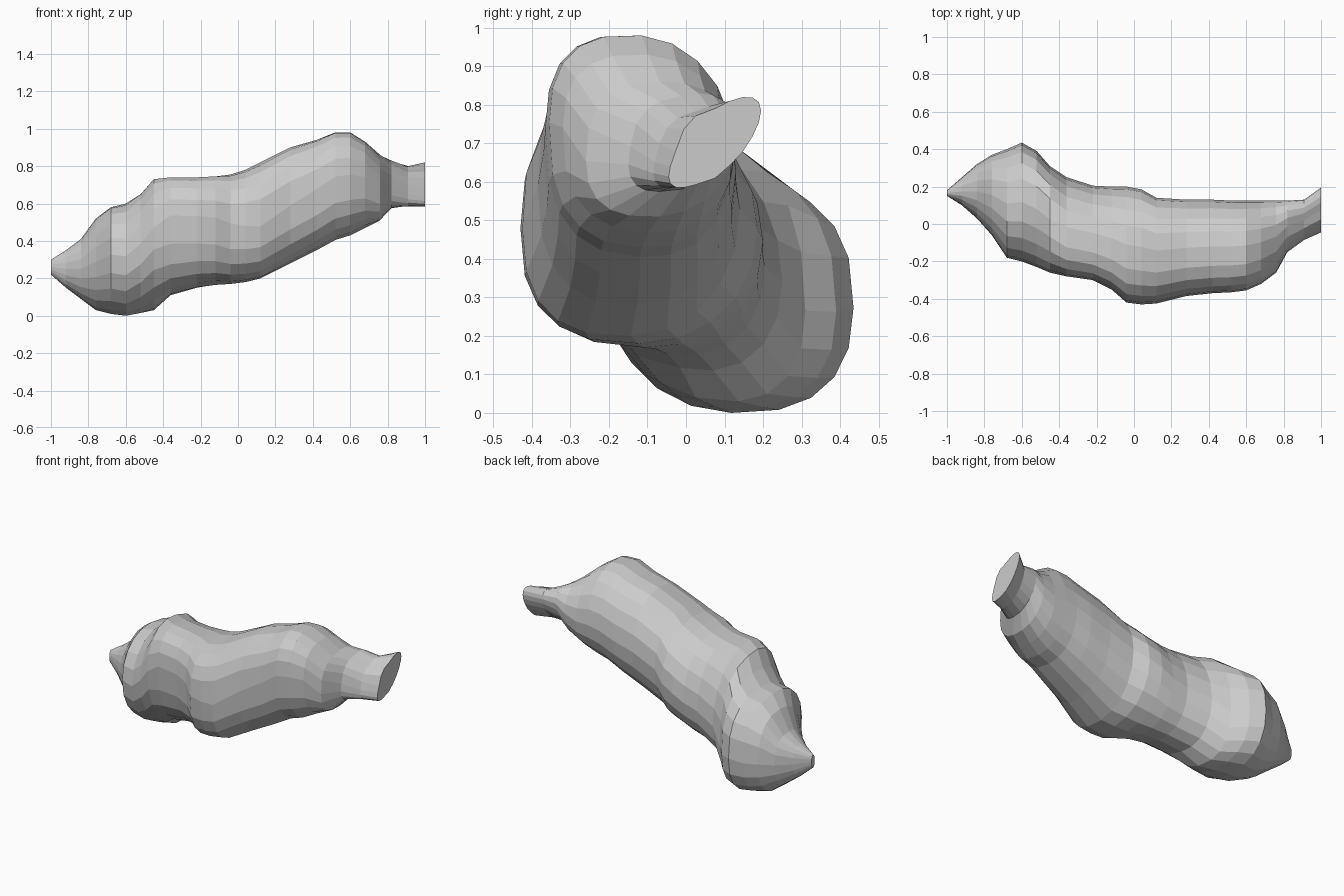
import bpy, bmesh
from math import sin, cos, tau, copysign

# Stations along the body: x, y min, y max, z min, z max, lean of the section
STATIONS = [
    (-1.00, 0.15, 0.18, 0.22, 0.30, 0.0),
    (-0.92, 0.10, 0.25, 0.15, 0.35, 0.0),
    (-0.84, 0.03, 0.32, 0.09, 0.41, 0.0),
    (-0.76, -0.06, 0.37, 0.03, 0.52, -0.05),
    (-0.68, -0.18, 0.40, 0.01, 0.58, -0.1),
    (-0.60, -0.20, 0.435, 0.00, 0.60, -0.05),
    (-0.52, -0.23, 0.39, 0.015, 0.65, -0.15),
    (-0.45, -0.26, 0.31, 0.03, 0.73, -0.25),
    (-0.36, -0.28, 0.25, 0.11, 0.74, -0.25),
    (-0.22, -0.30, 0.205, 0.15, 0.74, -0.2),
    (-0.12, -0.35, 0.20, 0.165, 0.745, -0.15),
    (-0.04, -0.42, 0.20, 0.17, 0.755, -0.05),
    (0.04, -0.43, 0.185, 0.18, 0.78, 0.0),
    (0.12, -0.425, 0.14, 0.20, 0.82, 0.05),
    (0.28, -0.385, 0.13, 0.28, 0.90, 0.0),
    (0.42, -0.37, 0.13, 0.35, 0.94, -0.05),
    (0.52, -0.365, 0.125, 0.405, 0.98, -0.1),
    (0.60, -0.355, 0.125, 0.43, 0.98, -0.1),
    (0.68, -0.32, 0.125, 0.47, 0.93, -0.1),
    (0.76, -0.26, 0.125, 0.51, 0.86, 0.1),
    (0.82, -0.15, 0.125, 0.575, 0.83, 0.35),
    (0.91, -0.085, 0.13, 0.585, 0.80, 0.6),
    (1.00, -0.045, 0.195, 0.585, 0.82, 0.75),
]
SIDES = 20


def rounded(v, power):
    return copysign(abs(v) ** power, v)


def fit(values, lo, hi):
    a, b = min(values), max(values)
    return [lo + (v - a) / (b - a) * (hi - lo) for v in values]


def section(bm, x, y0, y1, z0, z1, lean):
    # the lower lobe is fuller at the back, the long upper part at the front
    front, back = (0.95, 0.8) if x < -0.4 else (0.75, 0.95)
    angles = [tau * i / SIDES for i in range(SIDES)]
    powers = [back if cos(t) > 0 else front for t in angles]
    ys = fit([rounded(cos(t), p) for t, p in zip(angles, powers)], y0, y1)
    zs = fit([rounded(sin(t + lean), p) for t, p in zip(angles, powers)], z0, z1)
    return [bm.verts.new((x, y, z)) for y, z in zip(ys, zs)]


# Lofted, flat-shaded body with a blunt tip and a flat cut end
bm = bmesh.new()
rings = [section(bm, *s) for s in STATIONS]
for a, b in zip(rings, rings[1:]):
    for i in range(SIDES):
        j = (i + 1) % SIDES
        bm.faces.new((a[i], a[j], b[j], b[i]))
bm.faces.new(rings[0])
bm.faces.new(rings[-1])
bmesh.ops.recalc_face_normals(bm, faces=bm.faces[:])
mesh = bpy.data.meshes.new("lumpy_body")
bm.to_mesh(mesh)
bm.free()
body = bpy.data.objects.new("lumpy_body", mesh)
bpy.context.collection.objects.link(body)
